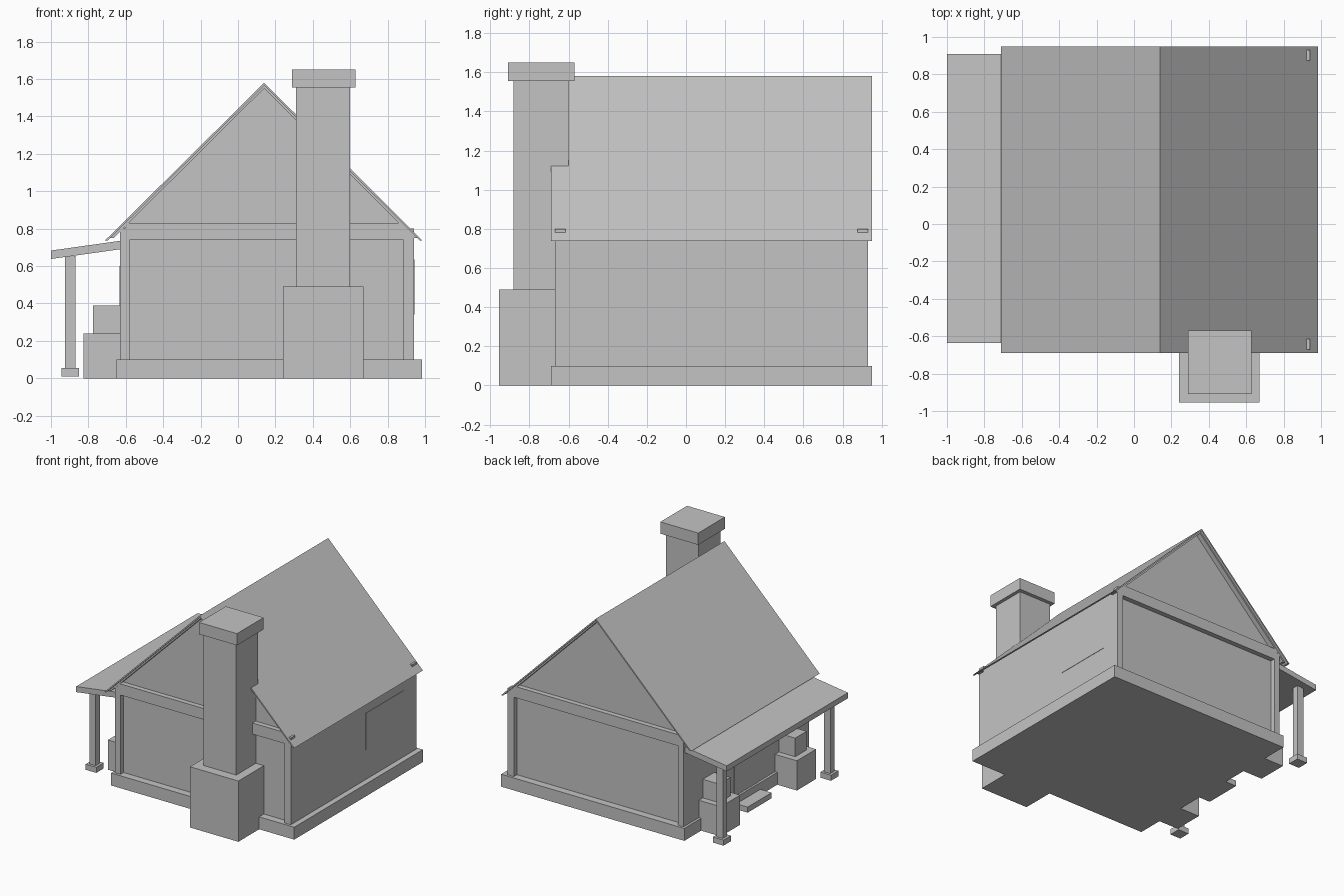
import bpy
import bmesh

cube = bpy.data.objects.get("Cube")
if cube:
    bpy.data.objects.remove(cube)

grey = bpy.data.materials.new("plain_grey")
grey.use_nodes = True
COLOR = (0.55, 0.55, 0.55, 1)
grey.diffuse_color = COLOR
grey.node_tree.nodes["Principled BSDF"].inputs["Base Color"].default_value = COLOR


def prism(name, profile, y0, y1):
    """Extrude an x-z profile from y0 to y1."""
    bm = bmesh.new()
    face = bm.faces.new([bm.verts.new((x, y0, z)) for x, z in profile])
    out = bmesh.ops.extrude_face_region(bm, geom=[face])
    moved = [v for v in out["geom"] if isinstance(v, bmesh.types.BMVert)]
    bmesh.ops.translate(bm, verts=moved, vec=(0, y1 - y0, 0))
    bmesh.ops.recalc_face_normals(bm, faces=bm.faces)
    mesh = bpy.data.meshes.new(name)
    bm.to_mesh(mesh)
    bm.free()
    mesh.materials.append(grey)
    obj = bpy.data.objects.new(name, mesh)
    bpy.context.collection.objects.link(obj)
    return obj


def box(name, x, y, z):
    return prism(name, [(x[0], z[0]), (x[1], z[0]), (x[1], z[1]), (x[0], z[1])], *y)


# House core with gables, on a plinth
LEFT, RIGHT, FRONT, BACK = -0.63, 0.94, -0.67, 0.93
RIDGE, TOP = 0.14, 1.58
INSET = 0.04
box("foundation", (-0.65, 0.985), (-0.69, 0.95), (0, 0.1))
prism("walls", [(LEFT, 0.05), (RIGHT, 0.05), (RIGHT, 0.77), (RIDGE, 1.57), (LEFT, 0.8)],
      FRONT + INSET, BACK - INSET)

# Timber framing at both gable ends
for end, y in (("front", (FRONT, FRONT + 0.055)), ("back", (BACK - 0.055, BACK))):
    box(end + "_right_post", (LEFT, LEFT + 0.05), y, (0.1, 0.8))
    box(end + "_left_post", (RIGHT - 0.055, RIGHT), y, (0.1, 0.8))
    box(end + "_tie_beam", (LEFT + 0.05, RIGHT - 0.055), y, (0.74, 0.785))
    box(end + "_wall_plate", (-0.605, 0.89), y, (0.785, 0.83))
    prism(end + "_rafters", [(-0.69, 0.75), (RIDGE, TOP - 0.005), (0.965, 0.75),
                             (0.94, 0.75), (RIDGE, TOP - 0.03), (-0.665, 0.75)], *y)

# Thin pitched roof
prism("main_roof", [(-0.71, 0.738), (RIDGE, TOP), (0.985, 0.738),
                    (0.97, 0.738), (RIDGE, TOP - 0.015), (-0.695, 0.738)], -0.69, 0.95)

# Chimney
box("chimney_base", (0.24, 0.672), (-0.955, -0.62), (0, 0.49))
box("chimney_shaft", (0.31, 0.6), (-0.88, -0.6), (0.4, 1.6))
box("chimney_cap", (0.29, 0.628), (-0.91, -0.57), (1.555, 1.65))

# Porch
prism("porch_roof", [(-1, 0.638), (LEFT, 0.69), (LEFT, 0.735), (-1, 0.683)], -0.635, 0.91)
for side, y in (("front", -0.545), ("back", 0.825)):
    box(side + "_porch_post", (-0.925, -0.87), (y - 0.027, y + 0.027), (0.05, 0.655))
    box(side + "_porch_foot", (-0.945, -0.85), (y - 0.047, y + 0.047), (0.01, 0.055))
for side, y0, y1 in (("front", -0.48, -0.235), ("back", 0.49, 0.735)):
    box(side + "_porch_block", (-0.825, -0.58), (y0, y1), (0, 0.24))
    box(side + "_porch_upper_block", (-0.775, LEFT), (y0 + 0.05, y1 - 0.05), (0.24, 0.39))
box("door_step", (-0.75, -0.6), (-0.02, 0.285), (0, 0.045))

# Side wall panels
box("door", (LEFT - 0.003, LEFT), (-0.02, 0.285), (0.1, 0.6))
box("side_window", (RIGHT, RIGHT + 0.003), (0.285, 0.77), (0.34, 0.635))
